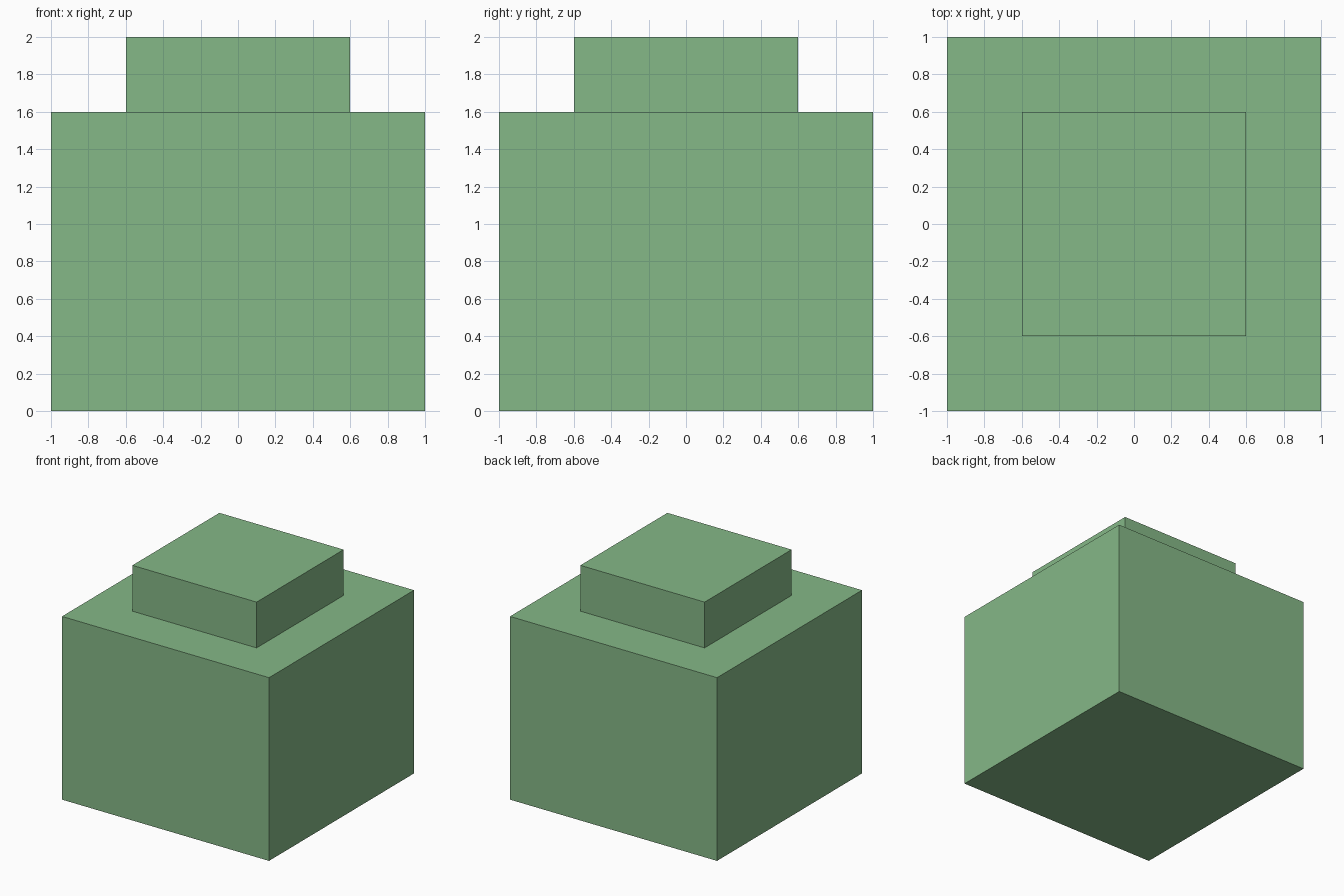
import bpy

if "Cube" in bpy.data.objects:
    bpy.data.objects.remove(bpy.data.objects["Cube"])

# Shared green material
green = bpy.data.materials.new("green")
green.diffuse_color = (0.235, 0.479, 0.242, 1.0)
green.use_nodes = True
green.node_tree.nodes["Principled BSDF"].inputs["Base Color"].default_value = green.diffuse_color


def box(name, width, depth, z0, z1):
    """Flat-faced box centred on x and y, spanning z0 to z1."""
    bpy.ops.mesh.primitive_cube_add(size=1, location=(0, 0, (z0 + z1) / 2))
    ob = bpy.context.object
    ob.name = name
    ob.scale = (width, depth, z1 - z0)
    bpy.ops.object.transform_apply(location=False, rotation=False, scale=True)
    ob.data.materials.append(green)
    return ob


# Main block
box("body_block", 2.0, 2.0, 0.0, 1.6)

# Smaller raised block on top
box("top_block", 1.2, 1.2, 1.6, 2.0)
